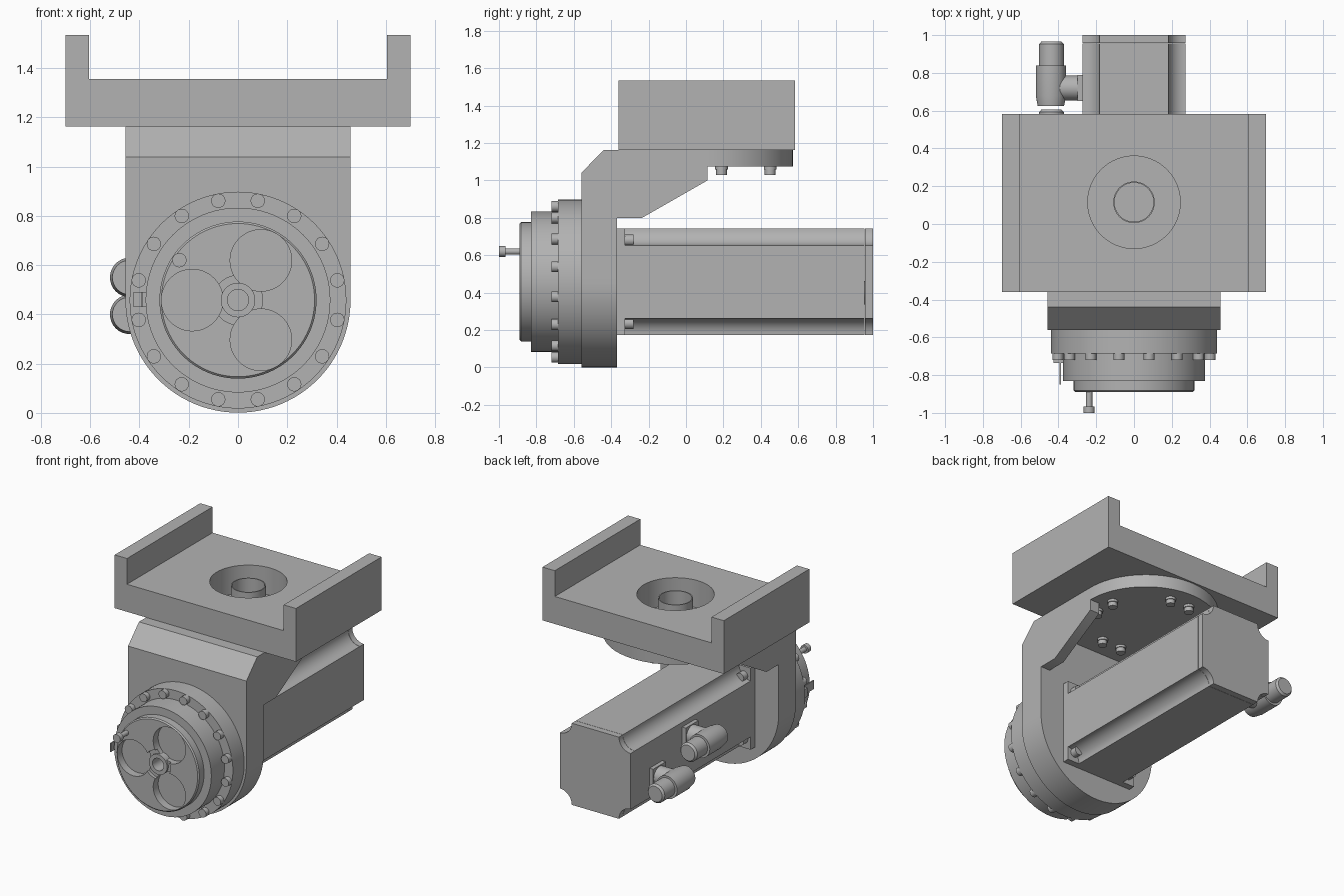
import bpy, bmesh
from math import cos, sin, pi, radians

if "Cube" in bpy.data.objects:
    bpy.data.objects.remove(bpy.data.objects["Cube"], do_unlink=True)

# Single grey metal
metal = bpy.data.materials.new("machined_grey")
metal.use_nodes = True
GREY = (0.45, 0.45, 0.45, 1)
metal.diffuse_color = GREY
metal.node_tree.nodes["Principled BSDF"].inputs["Base Color"].default_value = GREY

AXIS = 0.458      # height of the drive axis
FLANGE_Y = 0.115  # centre of the swivel flange
MAP = {"X": lambda u, v, w: (w, u, v),
       "Y": lambda u, v, w: (u, w, v),
       "Z": lambda u, v, w: (u, v, w)}


def finish(name, bm):
    bmesh.ops.recalc_face_normals(bm, faces=bm.faces)
    mesh = bpy.data.meshes.new(name)
    bm.to_mesh(mesh)
    bm.free()
    mesh.materials.append(metal)
    obj = bpy.data.objects.new(name, mesh)
    bpy.context.collection.objects.link(obj)
    return obj


def extrude(name, pts, axis, a, b):
    """Extrude a 2D outline along an axis from a to b."""
    bm = bmesh.new()
    lo, hi = [[bm.verts.new(MAP[axis](u, v, w)) for u, v in pts] for w in (a, b)]
    bm.faces.new(lo)
    bm.faces.new(hi)
    n = len(pts)
    for i in range(n):
        j = (i + 1) % n
        bm.faces.new((lo[i], lo[j], hi[j], hi[i]))
    return finish(name, bm)


def arc(u, v, r, start, end, n):
    return [(u + r * cos(radians(start + (end - start) * i / n)),
             v + r * sin(radians(start + (end - start) * i / n))) for i in range(n + 1)]


def cyl(name, u, v, r, axis, a, b, n=32):
    return extrude(name, arc(u, v, r, 0, 360, n)[:-1], axis, a, b)


def lathe(name, profile, u, v, axis, n=64):
    """Revolve closed (radius, position) profile about an axis line."""
    bm = bmesh.new()
    rings = [[bm.verts.new(MAP[axis](u + r * cos(2 * pi * i / n), v + r * sin(2 * pi * i / n), w))
              for i in range(n)] for r, w in profile]
    for k in range(len(rings)):
        p, q = rings[k], rings[(k + 1) % len(rings)]
        for i in range(n):
            j = (i + 1) % n
            bm.faces.new((p[i], p[j], q[j], q[i]))
    return finish(name, bm)


def cut(obj, cutter):
    mod = obj.modifiers.new("cut", "BOOLEAN")
    mod.operation = "DIFFERENCE"
    mod.solver = "EXACT"
    mod.object = cutter
    bpy.context.view_layer.objects.active = obj
    bpy.ops.object.modifier_apply(modifier=mod.name)
    bpy.data.objects.remove(cutter, do_unlink=True)


# Channel rail on top, with a round opening
half = [(0.70, 1.163), (0.70, 1.535), (0.605, 1.535), (0.605, 1.355)]
rail = extrude("channel_rail", half + [(-x, z) for x, z in reversed(half)], "Y", -0.36, 0.583)
cut(rail, cyl("rail_cutter", 0, FLANGE_Y, 0.245, "Z", 1.0, 1.5, 64))
lathe("centring_sleeve", [(0.11, 1.15), (0.11, 1.33), (0.103, 1.33), (0.103, 1.15)],
      0, FLANGE_Y, "Z", 48)

# Bracket: round-bottomed plate, chamfered shoulder, swivel flange and ribs
extrude("bracket_plate", [(0.457, 1.04), (-0.457, 1.04)] + arc(0, AXIS, 0.457, 180, 360, 48),
        "Y", -0.56, -0.37)
extrude("bracket_shoulder", [(-0.56, 1.04), (-0.44, 1.163), (FLANGE_Y, 1.163),
                             (FLANGE_Y, 1.075), (-0.37, 1.075), (-0.37, 1.04)],
        "X", -0.457, 0.457)
extrude("swivel_flange", arc(0, FLANGE_Y, 0.457, 0, 180, 48), "Z", 1.075, 1.163)
rib = [(-0.37, 0.80), (-0.235, 0.80), (FLANGE_Y, 1.0), (FLANGE_Y, 1.075), (-0.37, 1.075)]
for side, s in (("left", 1), ("right", -1)):
    extrude(f"bracket_rib_{side}", rib, "X", s * 0.385, s * 0.457)

# Swivel flange bolts, paired around the flange
for k in range(4):
    for off in (-12.6, 12.6):
        a = radians(90 * k + off)
        x, y = 0.343 * cos(a), FLANGE_Y + 0.343 * sin(a)
        cyl("flange_bolt_head", x, y, 0.029, "Z", 1.03, 1.06, 24)
        cyl("flange_bolt_washer", x, y, 0.034, "Z", 1.058, 1.076, 24)

# Gear unit: stepped disc with three pockets and a central bore
gear = lathe("gear_unit", [(0.045, -0.55), (0.44, -0.55), (0.44, -0.685), (0.375, -0.685),
                           (0.375, -0.83), (0.319, -0.83), (0.319, -0.882), (0.311, -0.89),
                           (0.045, -0.89)], 0, AXIS, "Y", 96)
cut(gear, cyl("hub_cutter", 0, AXIS, 0.1, "Y", -0.95, -0.868, 48))
for deg in (60, 180, 300):
    a = radians(deg)
    cut(gear, cyl("pocket_cutter", 0.186 * cos(a), AXIS + 0.186 * sin(a), 0.125,
                  "Y", -0.95, -0.835, 48))
lathe("hub_sleeve", [(0.07, -0.80), (0.07, -0.882), (0.043, -0.882), (0.043, -0.80)],
      0, AXIS, "Y", 40)

# Ring of bolts around the gear unit
for k in range(16):
    a = radians(11.25 + 22.5 * k)
    cyl("ring_bolt", 0.411 * cos(a), AXIS + 0.411 * sin(a), 0.029, "Y", -0.72, -0.68, 24)

# Front screw and small side tab
cyl("front_screw_shaft", -0.238, 0.62, 0.017, "Y", -0.97, -0.88, 24)
cyl("front_screw_head", -0.238, 0.62, 0.029, "Y", -1.0, -0.965, 24)
extrude("side_tab", [(-0.394, 0.43), (-0.386, 0.43), (-0.386, 0.49), (-0.394, 0.49)],
        "Y", -0.85, -0.68)
extrude("side_tab_foot", [(-0.425, 0.43), (-0.37, 0.43), (-0.37, 0.49), (-0.425, 0.49)],
        "Y", -0.735, -0.68)

# Motor with concave corner grooves
W, H, G = 0.272, 0.285, 0.09
section = []
for sx, sz, start in ((1, 1, 270), (-1, 1, 0), (-1, -1, 90), (1, -1, 180)):
    section += arc(sx * W, AXIS + sz * H, G, start, start - 90, 10)
extrude("motor_body", section, "Y", -0.34, 0.955)
extrude("motor_end_cap", section, "Y", 0.957, 1.0)
extrude("motor_flange", [(W, AXIS - H), (W, AXIS + H), (-W, AXIS + H), (-W, AXIS - H)],
        "Y", -0.372, -0.325)
for sx in (1, -1):
    for sz in (1, -1):
        cyl("motor_bolt", sx * 0.22, AXIS + sz * 0.222, 0.03, "Y", -0.33, -0.28, 24)

# Two elbow connectors on the motor's right side
for y, z in ((0.36, 0.55), (0.72, 0.40)):
    extrude("connector_base", [(y - 0.07, z - 0.07), (y + 0.07, z - 0.07),
                               (y + 0.07, z + 0.07), (y - 0.07, z + 0.07)], "X", -0.30, -0.265)
    cyl("connector_stub", y, z, 0.065, "X", -0.43, -0.29)
    lathe("connector_elbow", [(0.001, y - 0.095), (0.07, y - 0.095), (0.08, y - 0.04),
                              (0.08, y + 0.12), (0.001, y + 0.12)], -0.44, z, "Y", 32)
    lathe("connector_plug", [(0.001, y + 0.11), (0.066, y + 0.11), (0.066, y + 0.232),
                             (0.054, y + 0.245), (0.001, y + 0.245)], -0.437, z, "Y", 32)

# Smooth round surfaces, keep edges sharp
for obj in bpy.context.view_layer.objects:
    obj.select_set(obj.type == "MESH")
bpy.context.view_layer.objects.active = rail
bpy.ops.object.shade_smooth_by_angle(angle=radians(30))
